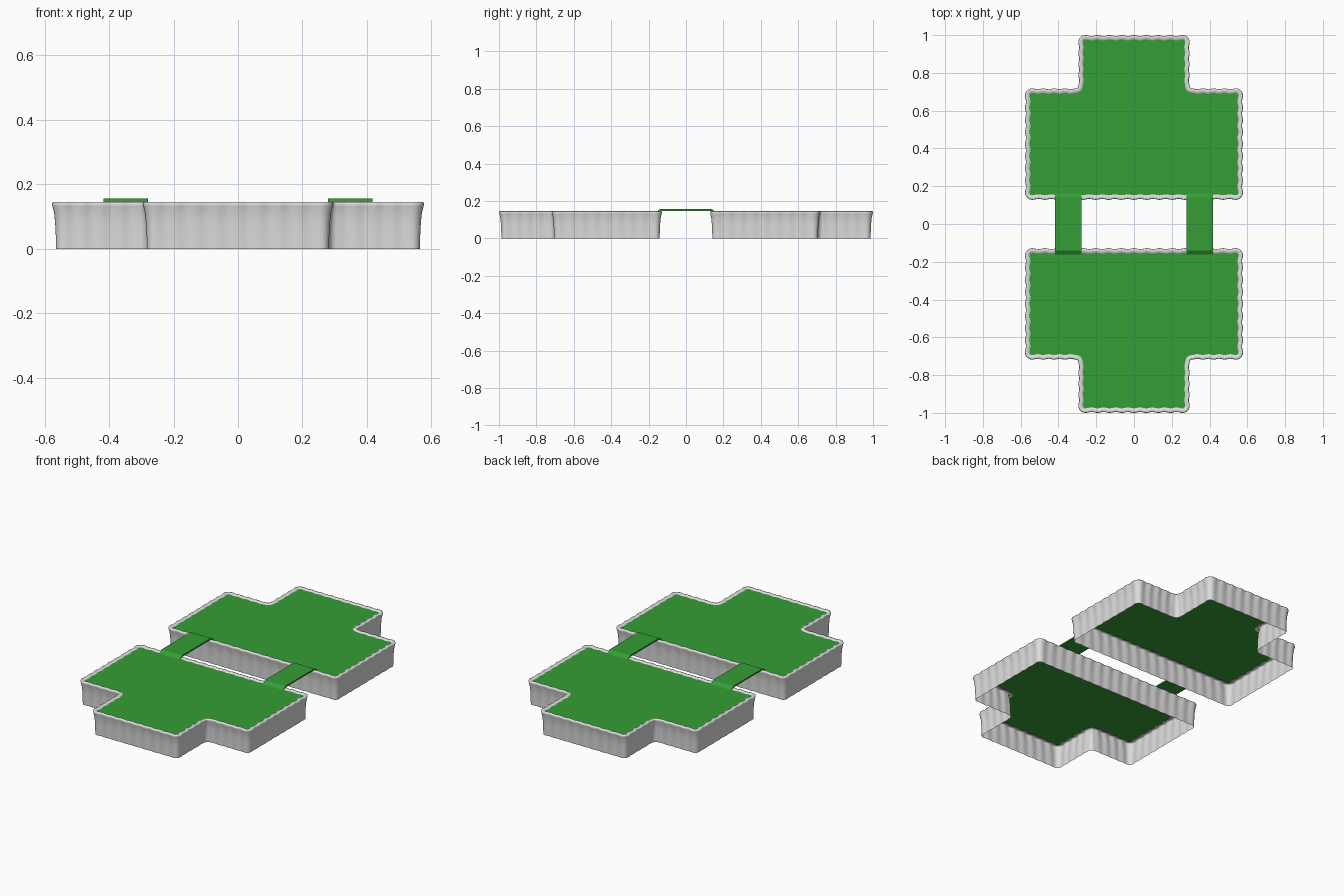
import bpy, bmesh, math
from mathutils import Vector

if "Cube" in bpy.data.objects:
    bpy.data.objects.remove(bpy.data.objects["Cube"])

T = 0.282          # tile size: every length is a multiple of it
R = 0.025          # corner rounding
WAVES = 4          # scallops per tile
AMP = 0.005        # scallop depth


def material(name, rgb):
    m = bpy.data.materials.new(name)
    m.diffuse_color = (*rgb, 1)
    m.use_nodes = True
    m.node_tree.nodes["Principled BSDF"].inputs["Base Color"].default_value = m.diffuse_color
    return m


GREEN = material("grass green", (0.035, 0.34, 0.035))
WHITE = material("pale grey", (0.72, 0.72, 0.72))


def finish(name, bm, mat, smooth=False):
    me = bpy.data.meshes.new(name)
    bm.to_mesh(me)
    bm.free()
    me.materials.append(mat)
    for p in me.polygons:
        p.use_smooth = smooth
    ob = bpy.data.objects.new(name, me)
    bpy.context.collection.objects.link(ob)
    return ob


# T-shaped outline, counter-clockwise, in tiles
CORNERS = [Vector(c) * T for c in [(-2, .5), (2, .5), (2, 2.5), (1, 2.5),
                                   (1, 3.5), (-1, 3.5), (-1, 2.5), (-2, 2.5)]]


def outline():
    """Points (position, outward normal, scallop 0..1) round the T."""
    pts = []
    n = len(CORNERS)
    for i, a in enumerate(CORNERS):
        b, c = CORNERS[(i + 1) % n], CORNERS[(i + 2) % n]
        d, e = (b - a).normalized(), (c - b).normalized()
        nd, ne = Vector((d.y, -d.x)), Vector((e.y, -e.x))
        # scalloped straight run
        start, end = a + d * R, b - d * R
        steps = round((b - a).length / T) * WAVES * 8
        for k in range(steps):
            s = k / 8
            pts.append((start.lerp(end, k / steps), nd,
                        0.5 + 0.5 * math.cos(2 * math.pi * s)))
        # rounded corner, turning left (convex) or right (concave)
        convex = d.x * e.y - d.y * e.x > 0
        sign = 1 if convex else -1
        centre = end - nd * R * sign
        for k in range(6):
            f = k / 6 * math.pi / 2
            nor = nd * math.cos(f) + ne * math.sin(f)
            pts.append((centre + nor * R * sign, nor, 1.0))
    return pts


PTS = outline()
# flared wall and rolled rim: (offset outwards, height, scallop strength)
PROFILE = [(0, 0, .6), (.001, .04, .6), (.003, .08, .7), (.006, .11, .9),
           (.011, .131, 1), (.013, .139, 1), (.011, .144, 1), (.005, .1455, 1),
           (-.004, .1445, 1), (-.011, .140, 1)]


def ring(bm, off, z, strength, sgn):
    out = []
    for p, nor, w in PTS:
        q = p + nor * (off - AMP * strength * (1 - w))
        out.append(bm.verts.new((q.x * sgn, q.y * sgn, z)))
    return out


for side, sgn in (("back", 1), ("front", -1)):
    # open-bottomed wall
    bm = bmesh.new()
    rings = [ring(bm, *row, sgn) for row in PROFILE]
    n = len(PTS)
    for lo, hi in zip(rings, rings[1:]):
        for i in range(n):
            j = (i + 1) % n
            bm.faces.new((lo[i], lo[j], hi[j], hi[i]))
    finish(side + "_wall", bm, WHITE, True)

    # flat grass top
    bm = bmesh.new()
    f = bm.faces.new(ring(bm, -.011, .140, 1, sgn))
    bmesh.ops.triangulate(bm, faces=[f])
    finish(side + "_grass_top", bm, GREEN)

# thin bridges with ramped ends
SECTION = [(-.164, .139), (-.139, .147), (.139, .147), (.164, .139),
           (.139, .156), (-.139, .156)]
for side, sgn in (("right", 1), ("left", -1)):
    bm = bmesh.new()
    ends = [[bm.verts.new((x * sgn, y, z)) for y, z in SECTION]
            for x in (.279, .417)]
    bm.faces.new(ends[0])
    bm.faces.new(ends[1])
    for i in range(6):
        j = (i + 1) % 6
        bm.faces.new((ends[0][i], ends[0][j], ends[1][j], ends[1][i]))
    bmesh.ops.recalc_face_normals(bm, faces=bm.faces)
    finish(side + "_bridge", bm, GREEN)
